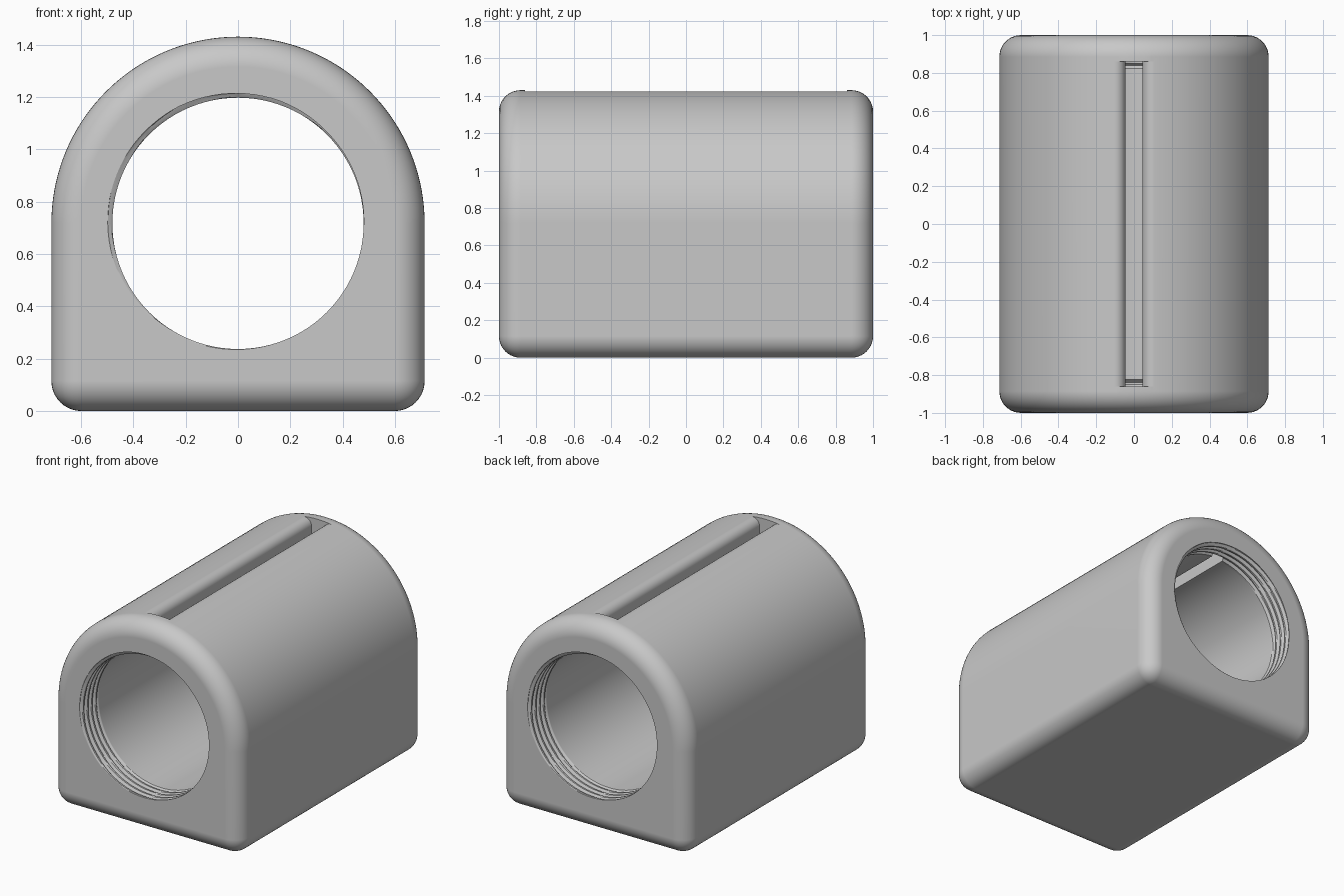
import bpy, bmesh, math
from math import sin, cos, pi, tau

cube = bpy.data.objects.get("Cube")
if cube:
    bpy.data.objects.remove(cube, do_unlink=True)

RADIUS, AXIS_Z = 0.713, 0.717      # outer arch and its axis height
BORE, PITCH, GROOVE = 0.48, 0.045, 0.02
FILLET = 0.115
SLOT_HALF, SLOT_END, LIP = 0.045, 0.86, 0.055

grey = bpy.data.materials.new("plain grey")
grey.use_nodes = True
grey.diffuse_color = (0.58, 0.58, 0.58, 1)
grey.node_tree.nodes["Principled BSDF"].inputs["Base Color"].default_value = grey.diffuse_color


def loft(name, rings):
    """Closed solid through rings of equal point count."""
    bm = bmesh.new()
    loops = [[bm.verts.new(p) for p in ring] for ring in rings]
    n = len(loops[0])
    for a, b in zip(loops, loops[1:]):
        for i in range(n):
            j = (i + 1) % n
            bm.faces.new((a[i], a[j], b[j], b[i]))
    bm.faces.new(loops[0][::-1])
    bm.faces.new(loops[-1])
    bmesh.ops.recalc_face_normals(bm, faces=bm.faces)
    mesh = bpy.data.meshes.new(name)
    bm.to_mesh(mesh)
    bm.free()
    obj = bpy.data.objects.new(name, mesh)
    bpy.context.collection.objects.link(obj)
    mesh.materials.append(grey)
    return obj


def extrude(name, profile, half):
    return loft(name, [[(x, y, z) for x, z in profile] for y in (-half, half)])


# Arched housing with rounded ends and base edges
arch = [(RADIUS * cos(pi * i / 72), AXIS_Z + RADIUS * sin(pi * i / 72)) for i in range(73)]
body = extrude("arched_housing", [(-RADIUS, 0), (RADIUS, 0)] + arch, 1)
bm = bmesh.new()
bm.from_mesh(body.data)
sharp = [e for e in bm.edges if e.calc_face_angle() > 0.6]
bmesh.ops.bevel(bm, geom=sharp, offset=FILLET, offset_type='OFFSET', segments=10,
                profile=0.5, affect='EDGES', clamp_overlap=False)
bm.to_mesh(body.data)
bm.free()


# Bore with a short helical thread at each end
def bore_radius(depth, seen_angle):
    turn = depth / PITCH + (seen_angle - 0.78 * pi) / tau
    offset = abs((turn + 0.5) % 1 - 0.5)
    groove = min(1, max(0, 1.6 * (1 - offset / 0.34)))
    fade = min(1, max(0, (0.18 - depth) / 0.02))
    return BORE + GROOVE * groove * fade


def bore_ring(end, depth):
    ring = []
    for i in range(96):
        t = tau * i / 96
        r = bore_radius(depth, t if end < 0 else pi - t)
        ring.append((r * cos(t), end * (1 - depth), AXIS_Z + r * sin(t)))
    return ring


depths = [PITCH / 8 * (k + 0.5) for k in range(-5, 33)]
bore = loft("bore_cutter", [bore_ring(-1, d) for d in depths]
            + [bore_ring(1, d) for d in reversed(depths)])

# Top slot with rounded lips along its long edges
cx = SLOT_HALF + LIP
cz = AXIS_Z + math.sqrt((RADIUS - LIP) ** 2 - cx ** 2)
tangent = math.atan2(cz - AXIS_Z, cx)
side = [(SLOT_HALF, 0.9)]
for i in range(11):
    a = pi + (tangent - pi) * i / 10
    side.append((cx + LIP * cos(a), cz + LIP * sin(a)))
side.append((side[-1][0], 1.6))
slot = extrude("slot_cutter", side + [(-x, z) for x, z in reversed(side)], SLOT_END)

# Cut the openings
bpy.ops.object.select_all(action='DESELECT')
bpy.context.view_layer.objects.active = body
body.select_set(True)
for cutter in (bore, slot):
    cutter.hide_render = True
    mod = body.modifiers.new(cutter.name, 'BOOLEAN')
    mod.operation = 'DIFFERENCE'
    mod.solver = 'EXACT'
    mod.object = cutter
    bpy.ops.object.modifier_apply(modifier=mod.name)
    bpy.data.objects.remove(cutter, do_unlink=True)

# Smooth curves, crisp slot and thread edges
bpy.ops.object.shade_smooth_by_angle(angle=math.radians(30))
normals = body.modifiers.new("clean_normals", 'WEIGHTED_NORMAL')
normals.keep_sharp = True
